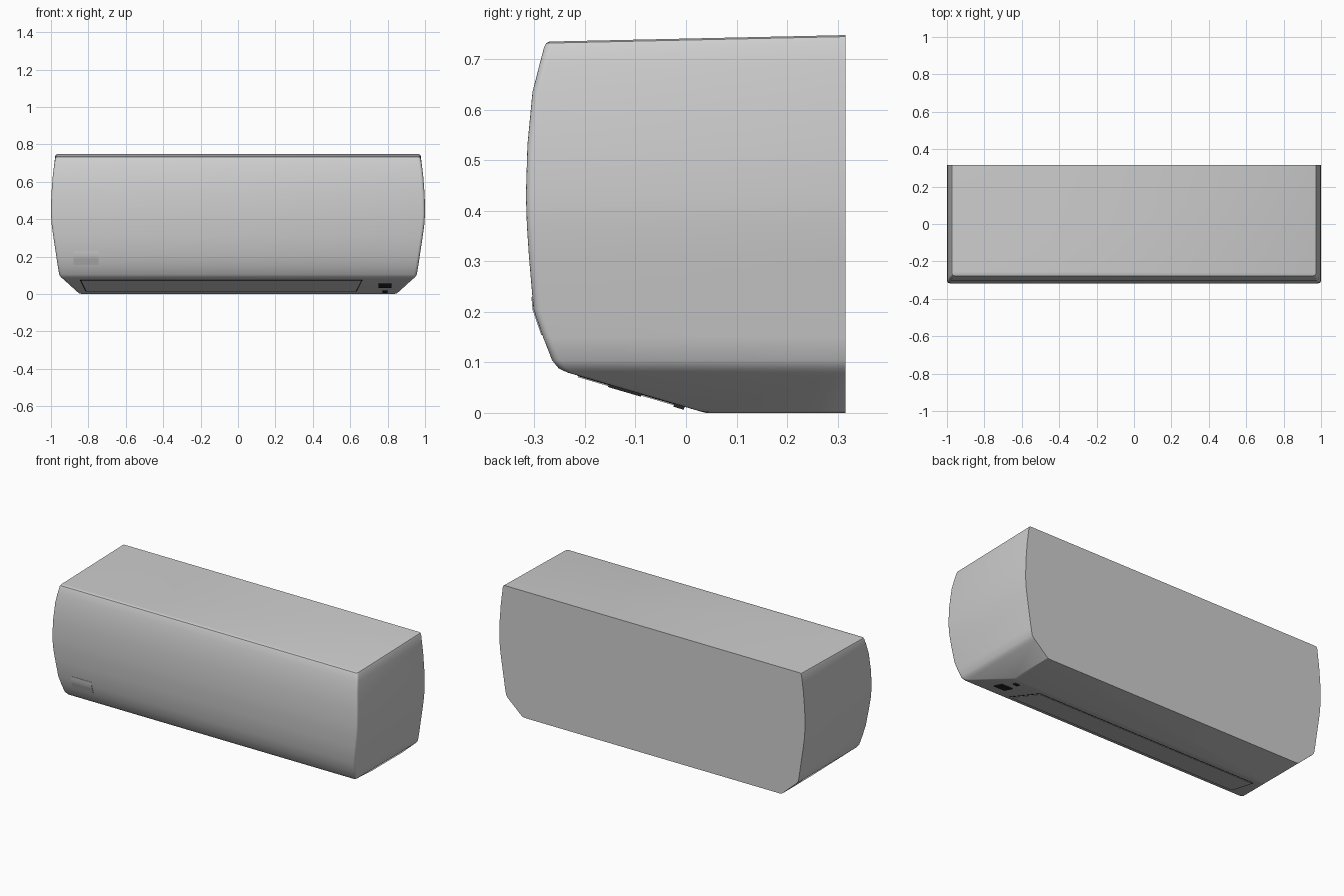
import bpy, bmesh, math

if "Cube" in bpy.data.objects:
    bpy.data.objects.remove(bpy.data.objects["Cube"])

def material(name, rgb):
    m = bpy.data.materials.new(name)
    m.diffuse_color = (*rgb, 1)
    m.use_nodes = True
    m.node_tree.nodes["Principled BSDF"].inputs["Base Color"].default_value = m.diffuse_color
    return m

shell_grey = material("shell light grey", (0.62, 0.62, 0.62))
label_grey = material("label grey", (0.54, 0.54, 0.54))
black = material("display black", (0.02, 0.02, 0.02))

BACK = 0.316
# height, half width, front depth of the casing
PROFILE = [(0.0, 0.835, 0.04), (0.003, 0.85, 0.028), (0.08, 0.935, -0.235),
           (0.088, 0.945, -0.252), (0.104, 0.956, -0.265), (0.15, 0.964, -0.283),
           (0.205, 0.972, -0.302), (0.31, 0.988, -0.311), (0.37, 0.996, -0.315),
           (0.43, 1.0, -0.317), (0.53, 0.998, -0.314), (0.635, 0.99, -0.304),
           (0.69, 0.983, -0.29), (0.724, 0.977, -0.281), (0.732, 0.973, -0.277),
           (0.735, 0.966, -0.27)]

def front_y(z):
    for (z0, _, y0), (z1, _, y1) in zip(PROFILE, PROFILE[1:]):
        if z <= z1:
            return y0 + (y1 - y0) * (z - z0) / (z1 - z0)
    return PROFILE[-1][2]

def finish(bm, name, mat):
    bmesh.ops.recalc_face_normals(bm, faces=bm.faces[:])
    me = bpy.data.meshes.new(name)
    bm.to_mesh(me)
    bm.free()
    ob = bpy.data.objects.new(name, me)
    bpy.context.collection.objects.link(ob)
    me.materials.append(mat)
    bpy.ops.object.select_all(action='DESELECT')
    ob.select_set(True)
    bpy.context.view_layer.objects.active = ob
    bpy.ops.object.shade_smooth_by_angle(angle=math.radians(28))
    return ob

# Casing: stacked outlines with rounded front corners
def outline(w, yf, r=0.015, n=4):
    arc = [math.pi / 2 * i / n for i in range(n + 1)]
    right = [(w - r + r * math.sin(a), yf + r - r * math.cos(a)) for a in arc]
    half = right + [(w, BACK)]
    return half + [(-x, y) for x, y in reversed(half)]

bm = bmesh.new()
rings = []
for z, w, yf in PROFILE:
    lift = 0.013 if z > 0.7 else 0          # top rises towards the wall
    rings.append([bm.verts.new((x, y, z + lift * (y + 0.28) / 0.596))
                  for x, y in outline(w, yf)])
for a, b in zip(rings, rings[1:]):
    for i in range(len(a)):
        j = (i + 1) % len(a)
        bm.faces.new((a[i], a[j], b[j], b[i]))
bm.faces.new(rings[0])
bm.faces.new(rings[-1])
finish(bm, "casing", shell_grey)

# Thin plate hugging the front surface; rows are (height, x left, x right)
def plate(name, rows, height, mat):
    bm = bmesh.new()
    loops = []
    for z, x0, x1 in rows:
        dy, dz = front_y(z + 0.002) - front_y(z - 0.002), 0.004
        d = math.hypot(dy, dz)
        ny, nz = -dz / d, dy / d
        y = front_y(z)
        loops.append([bm.verts.new((x, y + ny * h, z + nz * h)) for x, h in
                      ((x0, -0.002), (x1, -0.002), (x1, height), (x0, height))])
    for a, b in zip(loops, loops[1:]):
        for i in range(4):
            j = (i + 1) % 4
            bm.faces.new((a[i], a[j], b[j], b[i]))
    bm.faces.new(loops[0])
    bm.faces.new(loops[-1])
    return finish(bm, name, mat)

# Air flap with a dark seam around it
plate("flap_seam", [(0.013, -0.815, 0.635), (0.074, -0.845, 0.665)], 0.001, black)
plate("air_flap", [(0.0145, -0.808, 0.628), (0.0735, -0.838, 0.658)], 0.003, shell_grey)

# Display window and sensor
plate("display_window", [(0.037, 0.75, 0.82), (0.056, 0.75, 0.82)], 0.005, black)
plate("sensor", [(0.012, 0.772, 0.80), (0.018, 0.772, 0.80)], 0.006, black)

# Front label in two tones
plate("label_upper", [(0.19, -0.88, -0.745), (0.205, -0.88, -0.745),
                      (0.23, -0.88, -0.745)], 0.002, shell_grey)
plate("label_lower", [(0.155, -0.88, -0.745), (0.19, -0.88, -0.745)], 0.002, label_grey)
